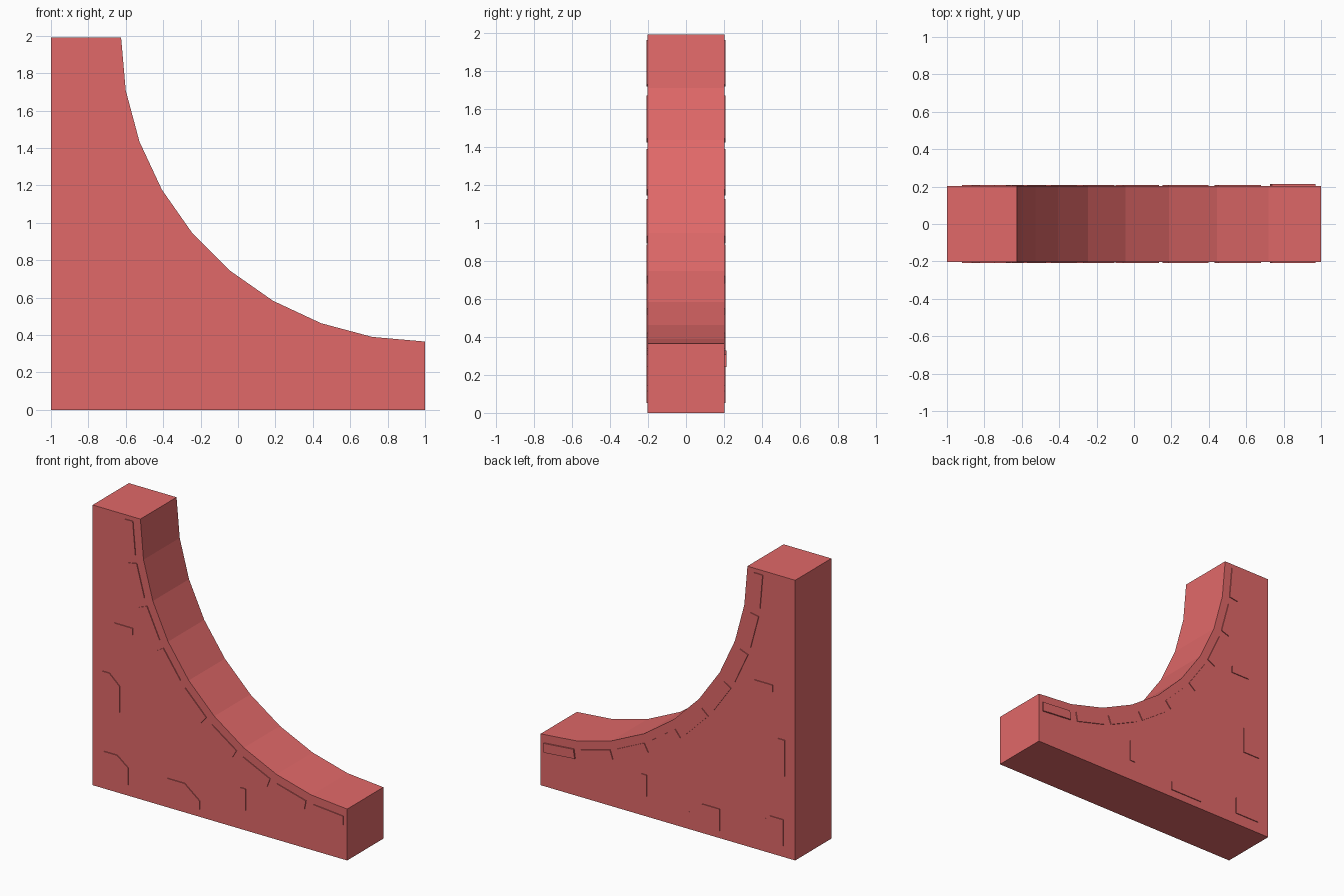
import bpy, bmesh
from math import sin, cos, radians

if "Cube" in bpy.data.objects:
    bpy.data.objects.remove(bpy.data.objects["Cube"])

CX, CZ, R = 1.0, 1.99, 1.625      # centre and radius of the curved cut
HALF = 0.203                      # half thickness of the wall
RAISE = 0.006                     # how far stones stand proud

red = bpy.data.materials.new("red_stone")
red.diffuse_color = (0.75, 0.14, 0.14, 1)
red.use_nodes = True
red.node_tree.nodes["Principled BSDF"].inputs["Base Color"].default_value = red.diffuse_color


def arc(r, deg):
    return (CX - r * cos(radians(deg)), CZ - r * sin(radians(deg)))


def add_prism(bm, outline, y0, y1):
    """Extrude an x/z outline from y0 to y1."""
    face = bm.faces.new([bm.verts.new((x, y0, z)) for x, z in outline])
    ext = bmesh.ops.extrude_face_region(bm, geom=[face])
    moved = [v for v in ext["geom"] if isinstance(v, bmesh.types.BMVert)]
    bmesh.ops.translate(bm, verts=moved, vec=(0, y1 - y0, 0))


def finish(bm, name):
    bmesh.ops.recalc_face_normals(bm, faces=bm.faces[:])
    me = bpy.data.meshes.new(name)
    bm.to_mesh(me)
    bm.free()
    me.materials.append(red)
    ob = bpy.data.objects.new(name, me)
    bpy.context.collection.objects.link(ob)
    return ob


# Wall with a faceted quarter-circle cut
bm = bmesh.new()
profile = [(-1, 0), (1, 0)] + [arc(R, a) for a in range(90, -1, -10)] + [(-1, CZ)]
add_prism(bm, profile, -HALF, HALF)
finish(bm, "curved_wall")

# Raised stones, same on front and back: left, right, bottom, top, chamfer x, chamfer z
stones = [
    (-0.827, -0.682, 1.153, 1.20, None, None),
    (-0.92, -0.785, 0.575, 0.833, -0.866, 0.76),
    (-0.91, -0.717, 0.08, 0.266, -0.805, 0.198),
    (-0.41, -0.157, 0.053, 0.208, -0.275, 0.115),
    (0.165, 0.205, 0.145, 0.296, None, None),
]
for name, s in (("front", -1), ("back", 1)):
    # Edging stones following the curve
    bm = bmesh.new()
    for k in range(9):
        a, b = 10 * k + 1, 10 * k + 9
        lift = 0.01 if (s > 0 and k == 8) else RAISE
        quad = [arc(1.682, a), arc(1.682, b), arc(1.748, b), arc(1.748, a)]
        add_prism(bm, quad, s * (HALF - 0.02), s * (HALF + lift))
    finish(bm, name + "_edging_stones")

    # Loose stones scattered on the face
    bm = bmesh.new()
    for x0, x1, z0, z1, cx, cz in stones:
        corner = [(x1, z1)] if cx is None else [(x1, cz), (cx, z1)]
        add_prism(bm, [(x0, z0), (x1, z0)] + corner + [(x0, z1)],
                  s * (HALF - 0.02), s * (HALF + RAISE))
    finish(bm, name + "_face_stones")
